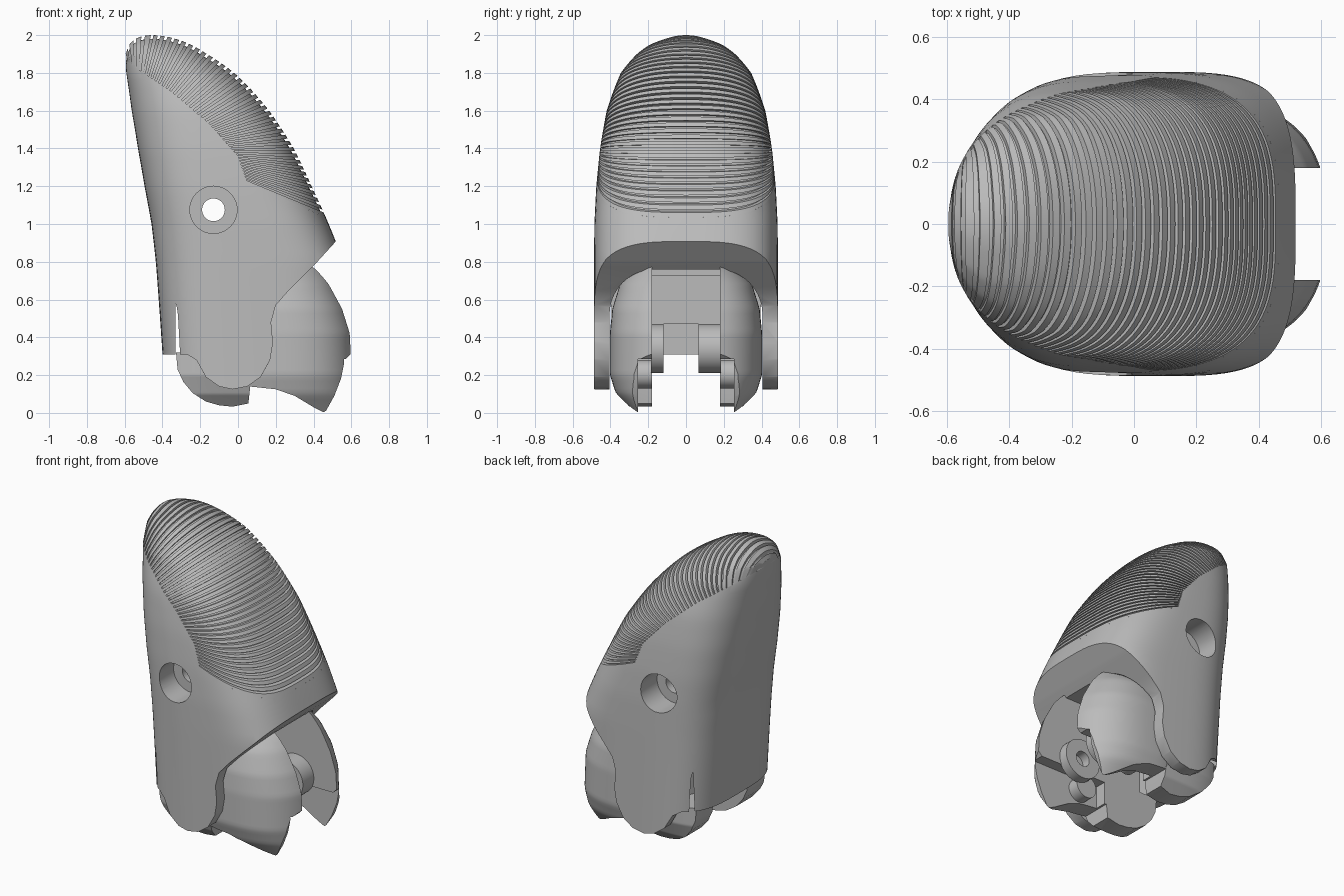
import bpy, bmesh, math
from mathutils import Vector

if "Cube" in bpy.data.objects:
    bpy.data.objects.remove(bpy.data.objects["Cube"], do_unlink=True)

grey = bpy.data.materials.new("plain grey")
grey.use_nodes = True
COLOUR = (0.5, 0.5, 0.5, 1)
grey.diffuse_color = COLOUR
grey.node_tree.nodes["Principled BSDF"].inputs["Base Color"].default_value = COLOUR


def finish(name, bm):
    bmesh.ops.recalc_face_normals(bm, faces=bm.faces)
    mesh = bpy.data.meshes.new(name)
    bm.to_mesh(mesh)
    bm.free()
    mesh.materials.append(grey)
    obj = bpy.data.objects.new(name, mesh)
    bpy.context.collection.objects.link(obj)
    return obj


def bridge_rings(bm, rings, closed=True):
    for a, b in zip(rings, rings[1:]):
        for i in range(len(a) if closed else len(a) - 1):
            j = (i + 1) % len(a)
            bm.faces.new((a[i], a[j], b[j], b[i]))
    bm.faces.new(rings[0])
    bm.faces.new(rings[-1])


def prism(name, points, axis, lo, hi):
    """Extrude a flat outline along x or y."""
    bm = bmesh.new()
    place = (lambda p, d: (d, p[0], p[1])) if axis == "x" else (lambda p, d: (p[0], d, p[1]))
    bridge_rings(bm, [[bm.verts.new(place(p, d)) for p in points] for d in (lo, hi)])
    return finish(name, bm)


def box(name, x, y, z):
    return prism(name, [(x[0], z[0]), (x[1], z[0]), (x[1], z[1]), (x[0], z[1])], "y", *y)


def disc(name, x, z, r, y0, y1):
    turn = [math.tau * i / 48 for i in range(48)]
    return prism(name, [(x + r * math.cos(t), z + r * math.sin(t)) for t in turn], "y", y0, y1)


def activate(obj):
    bpy.ops.object.select_all(action="DESELECT")
    obj.select_set(True)
    bpy.context.view_layer.objects.active = obj


def cut(obj, tool, operation="DIFFERENCE"):
    activate(obj)
    mod = obj.modifiers.new("cut", "BOOLEAN")
    mod.operation, mod.object, mod.solver = operation, tool, "EXACT"
    bpy.ops.object.modifier_apply(modifier=mod.name)
    bpy.data.objects.remove(tool, do_unlink=True)


def smooth(obj, angle=30):
    activate(obj)
    bpy.ops.object.shade_smooth_by_angle(angle=math.radians(angle))


def section(table, z):
    """Back x, front x, half width and squareness at one height."""
    key = lambda h: math.sqrt(max(0, 2 - h))
    t = key(z)
    for a, b in zip(table, table[1:]):
        if t <= key(b[0]) + 1e-9:
            f = (t - key(a[0])) / (key(b[0]) - key(a[0]))
            return [p + (q - p) * f for p, q in zip(a[1:], b[1:])]
    return table[-1][1:]


def half_width(table, x, z):
    if z >= 2:
        return 0
    back, front, w, n = section(table, z)
    u = abs(x - (back + front) / 2) / max(1e-6, (front - back) / 2)
    return w * (1 - u ** n) ** (1 / n) if u < 1 else 0


def loft(name, table, z0, z1, steps=40, sides=96):
    bm, rings = bmesh.new(), []
    for k in range(steps + 1):
        z = z0 + (z1 - z0) * k / steps
        back, front, w, n = section(table, z)
        ring = []
        for i in range(sides):
            c, s = math.cos(math.tau * i / sides), math.sin(math.tau * i / sides)
            x = (back + front) / 2 + (front - back) / 2 * math.copysign(abs(c) ** (2 / n), c)
            ring.append(bm.verts.new((x, w * math.copysign(abs(s) ** (2 / n), s), z)))
        rings.append(ring)
    bridge_rings(bm, rings)
    return finish(name, bm)


# Fingertip form: height, back x, front x, half width, squareness
TIP = [(2.0, -.46, -.46, 0, 2.1), (1.98, -.545, -.33, .11, 2.1), (1.95, -.575, -.25, .19, 2.2),
       (1.9, -.595, -.165, .26, 2.2), (1.8, -.592, -.02, .345, 2.3), (1.6, -.563, .165, .42, 2.5),
       (1.4, -.53, .295, .455, 2.8), (1.2, -.495, .39, .475, 3), (1.0, -.458, .48, .485, 3.2),
       (.8, -.435, .56, .487, 3.4), (0, -.38, .6, .487, 3.6)]

# Rib fan: inner edge x, z, direction in degrees, position along the pad
FAN = [(.05, 1.22, -24, 0), (0, 1.36, -5, .21), (-.15, 1.53, 27, .47),
       (-.35, 1.70, 51, .71), (-.5, 1.80, 79, .9), (-.592, 1.865, 108, 1)]

# Shell: fingertip form trimmed by the side outline
shell = loft("fingertip_shell", TIP, .05, 1.95)
outline = [(-.8, .31), (-.27, .31), (-.22, .28), (-.17, .19), (-.1, .14), (-.03, .125), (.05, .14),
           (.12, .19), (.17, .28), (.185, .37), (.175, .48), (.2, .57), (.27, .65), (.42, .8),
           (.52, .91), (.6, .975)]
outline += [(x, z) for x, z, *_ in FAN] + [(-.605, 1.91), (-.8, 1.9)]
cut(shell, prism("trim", outline, "y", -1, 1), "INTERSECT")

# Hinge cavity with rounded upper corners
arch = [(-.405, -1), (.405, -1)]
for side, start in ((1, 0), (-1, 90)):
    for i in range(11):
        a = math.radians(start + 9 * i)
        arch.append((side * .165 + .24 * math.cos(a), .52 + .24 * math.sin(a)))
cut(shell, prism("cavity", arch, "x", -.33, 1))

# Cross pin hole with a wide recess on each side
cut(shell, disc("pin_hole", -.13, 1.075, .06, -1, 1))
for lo, hi in ((-1, -.31), (.31, 1)):
    cut(shell, disc("recess", -.13, 1.075, .125, lo, hi))
smooth(shell)


def fan_line(f):
    for a, b in zip(FAN, FAN[1:]):
        if f <= b[3]:
            k = (f - a[3]) / (b[3] - a[3])
            x, z, deg = [p + (q - p) * k for p, q in zip(a[:3], b[:3])]
            return Vector((x, z)), Vector((math.cos(math.radians(deg)), math.sin(math.radians(deg))))


def rib_ring(bm, f, inset):
    """Arch across the pad in one plane of the fan."""
    p, d = fan_line(f)
    lo, hi = 0, .8
    for _ in range(30):
        mid = (lo + hi) / 2
        q = p + d * mid
        lo, hi = (mid, hi) if half_width(TIP, q.x, q.y) > 0 else (lo, mid)
    pts = []
    for i in range(25):
        s = math.sin(math.pi / 2 * i / 24)
        q = p + d * (lo * s)
        y = half_width(TIP, q.x, q.y) if i < 24 else 0
        q = p + d * (max(lo - inset, 0) * s)
        pts.append((q.x, y * (1 - inset * 1.7), q.y))
    pts += [(x, -y, z) for x, y, z in pts[-2::-1]]
    return [bm.verts.new(v) for v in pts]


# Ribbed grip pad: alternating full and inset bands
RIBS = 40
bm, rings = bmesh.new(), []
for i in range(RIBS):
    for part, inset in ((0, 0), (.62, 0), (.62, .02), (1, .02)):
        rings.append(rib_ring(bm, min(1, (i + part) / RIBS), inset))
bridge_rings(bm, rings, closed=False)
smooth(finish("ribbed_grip_pad", bm))

# Jaws: rounded form split into two halves by a central gap
JAW = [(.79, -.12, .43, .25, 2.4), (.76, -.2, .46, .29, 2.4), (.68, -.22, .51, .35, 2.5),
       (.55, -.22, .575, .39, 2.5), (.42, -.22, .615, .403, 2.5), (.2, -.22, .625, .403, 2.5),
       (.1, -.22, .62, .37, 2.5), (-.01, -.22, .62, .28, 2.5)]
JAW_SIDE = [(-.5, .9), (.7, .9), (.7, .31), (.595, .31), (.565, .28), (.545, .18), (.51, .09),
            (.46, 0), (.4, .03), (.3, .09), (.2, .125), (.06, .14), (-.5, .14)]
jaws = loft("hinged_jaws", JAW, -.01, .785)
cut(jaws, prism("trim", JAW_SIDE, "y", -1, 1), "INTERSECT")
cut(jaws, box("gap", (-1, 1), (-.18, .18), (-1, 1)))
cut(jaws, box("lower_recess", (.08, 1), (-.255, .255), (-1, .285)))
smooth(jaws)

# Rear knuckles below the shell
KNUCKLE = [(.33, -.5, .5, .4, 3), (.2, -.5, .5, .4, 3), (.1, -.5, .5, .36, 3), (0, -.5, .5, .27, 3)]
KNUCKLE_SIDE = [(-.328, .32), (-.32, .23), (-.29, .165), (-.24, .105), (-.17, .06), (-.1, .04),
                (-.03, .033), (.055, .05), (.065, .14), (.065, .32)]
knuckles = loft("rear_knuckles", KNUCKLE, 0, .33)
cut(knuckles, prism("trim", KNUCKLE_SIDE, "y", -1, 1), "INTERSECT")
cut(knuckles, box("gap", (-1, 1), (-.18, .18), (-1, 1)))
smooth(knuckles)

# Pivot bosses, link pins and the bridge between the jaws
for side, y0, y1 in (("left", .065, .185), ("right", -.185, -.12)):
    boss = disc(side + "_pivot_boss", .3, .34, .13, y0, y1)
    cut(boss, disc("bore", .3, .34, .05, -1, 1))
    smooth(boss)
for side, y0, y1 in (("left", .18, .27), ("right", -.27, -.18)):
    smooth(disc(side + "_link_pin", .22, .205, .075, y0, y1))
box("jaw_bridge", (-.12, .1), (-.19, .19), (.47, .73))
